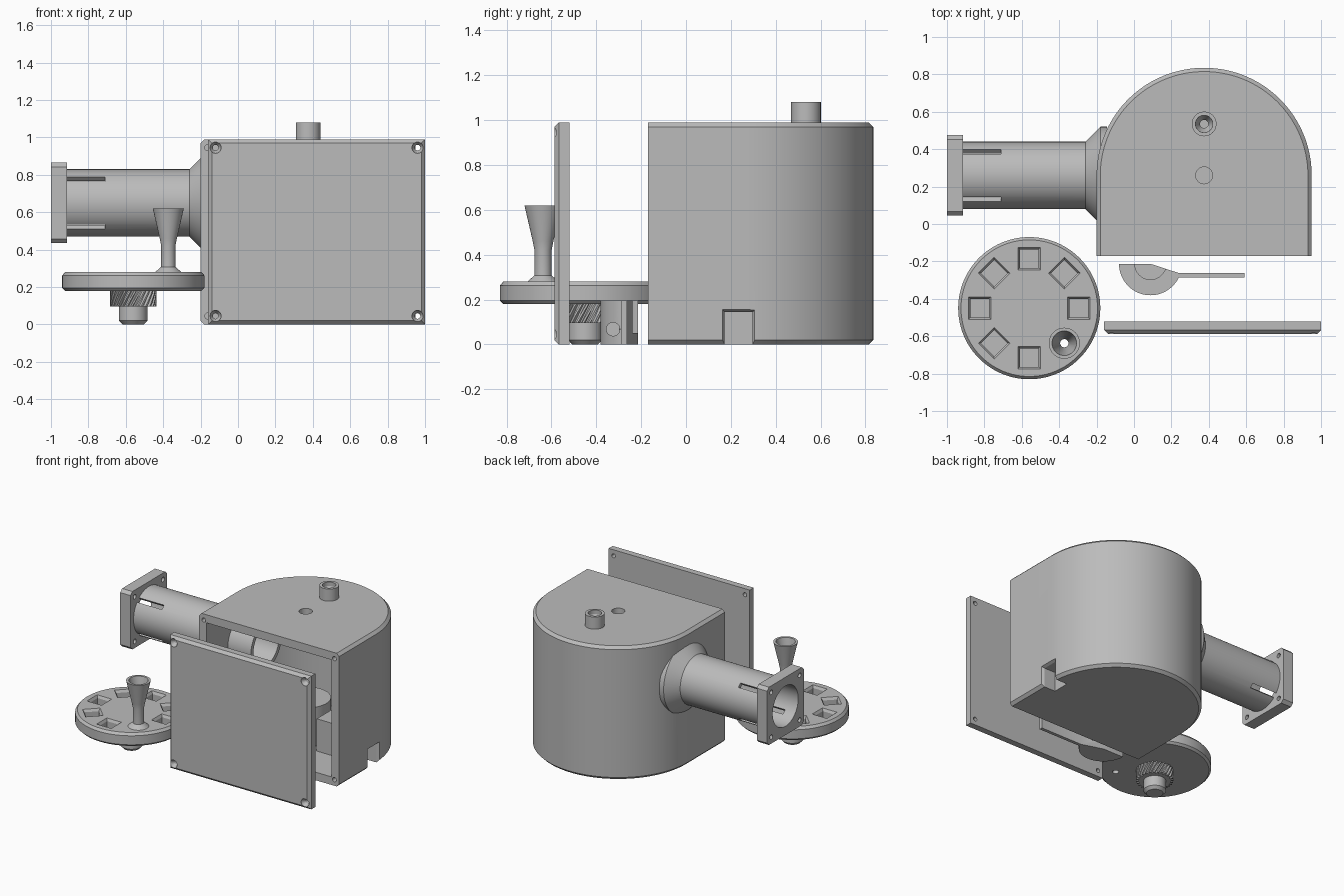
import bpy, bmesh
from math import sin, cos, pi, radians
from mathutils import Matrix

cube = bpy.data.objects.get("Cube")
if cube:
    bpy.data.objects.remove(cube)

grey = bpy.data.materials.new("plain grey")
grey.use_nodes = True
COLOUR = (0.5, 0.5, 0.5, 1)
grey.diffuse_color = COLOUR
grey.node_tree.nodes["Principled BSDF"].inputs["Base Color"].default_value = COLOUR

ALONG_X = Matrix.Rotation(pi / 2, 4, 'Y')
ALONG_Y = Matrix.Rotation(pi / 2, 4, 'X')   # local z runs towards the front


def circle(r, n=48):
    return [(r * cos(2 * pi * i / n), r * sin(2 * pi * i / n)) for i in range(n)]


def rect(w, h):
    return [(-w / 2, -h / 2), (w / 2, -h / 2), (w / 2, h / 2), (-w / 2, h / 2)]


def loft(name, rings, loc=(0, 0, 0), turn=Matrix()):
    """Closed solid through (outline, height) rings, then turned and placed."""
    bm = bmesh.new()
    loops = [[bm.verts.new((x, y, z)) for x, y in pts] for pts, z in rings]
    n = len(loops[0])
    for a, b in zip(loops, loops[1:]):
        for i in range(n):
            j = (i + 1) % n
            bm.faces.new((a[i], a[j], b[j], b[i]))
    bm.faces.new(loops[0][::-1])
    bm.faces.new(loops[-1])
    bm.transform(Matrix.Translation(loc) @ turn)
    bmesh.ops.recalc_face_normals(bm, faces=bm.faces)
    mesh = bpy.data.meshes.new(name)
    bm.to_mesh(mesh)
    bm.free()
    mesh.materials.append(grey)
    ob = bpy.data.objects.new(name, mesh)
    bpy.context.collection.objects.link(ob)
    return ob


def lathe(name, profile, loc=(0, 0, 0), turn=Matrix(), n=48):
    return loft(name, [(circle(r, n), z) for r, z in profile], loc, turn)


def box(name, x0, x1, y0, y1, z0, z1):
    outline = rect(x1 - x0, y1 - y0)
    return loft(name, [(outline, z0), (outline, z1)], ((x0 + x1) / 2, (y0 + y1) / 2, 0))


def combine(ob, others, operation='DIFFERENCE'):
    for other in others:
        other.hide_render = True
        mod = ob.modifiers.new("combine", 'BOOLEAN')
        mod.operation, mod.solver, mod.object = operation, 'EXACT', other
        bpy.context.view_layer.objects.active = ob
        bpy.ops.object.modifier_apply(modifier=mod.name)
        bpy.data.objects.remove(other)


# Housing: arched shell, open at the front
CX, CY, R, FRONT, TOP = 0.375, 0.26, 0.575, -0.17, 0.99


def arch(inset, front=FRONT, n=72):
    r = R - inset
    arc = [(CX + r * cos(pi * i / n), CY + r * sin(pi * i / n)) for i in range(n + 1)]
    return arc + [(CX - r, front), (CX + r, front)]


housing = loft("housing", [(arch(0.02), 0), (arch(0), 0.02),
                           (arch(0), TOP - 0.02), (arch(0.02), TOP)])
cavity = arch(0.06, FRONT - 0.1)
combine(housing, [loft("cavity", [(cavity, 0.06), (cavity, TOP - 0.06)])])

# Feed spout on the roof, inner bearing post and outlet block
FEED_Y = 0.535
combine(housing, [
    lathe("feed_spout", [(0.066, TOP - 0.03), (0.066, 1.08)], (CX, FEED_Y, 0)),
    lathe("bearing_post", [(0.17, 0.03), (0.17, 0.35)], (CX, CY, 0)),
    box("outlet_block", 0.57, 0.92, 0.11, 0.36, 0.03, 0.3)], 'UNION')

# Roof holes, motor opening, outlet notch and front screw holes
notch_rings = [(rect(0.29, 0.125), 0.84), (rect(0.29, 0.125), 0.93), (rect(0.33, 0.165), 0.97)]
cutters = [
    lathe("feed_bore", [(0.022, 0.9), (0.022, 1.0), (0.046, 1.05), (0.046, 1.1)], (CX, FEED_Y, 0)),
    lathe("axle_hole", [(0.045, 0.9), (0.045, 1.1)], (CX, CY, 0)),
    lathe("motor_opening", [(0.165, -0.3), (0.165, -0.1)], (0, CY, 0.65), ALONG_X),
    loft("notch", notch_rings, (0, 0.235, 0), ALONG_X)]
for x in (CX - R + 0.038, CX + R - 0.038):
    for z in (0.045, TOP - 0.045):
        cutters.append(lathe("screw_hole", [(0.016, -0.15), (0.016, 0.05)],
                             (x, FRONT, z), ALONG_Y, 20))
combine(housing, cutters)

# Motor tube with a collar against the housing
AXIS = (0, CY, 0.65)
tube = lathe("motor_tube", [(0.18, -0.95), (0.18, -0.26), (0.26, -0.18), (0.26, -0.145),
                            (0.18, -0.145), (0.18, 0.05)], AXIS, ALONG_X, 64)
s, c = 0.215, 0.193
flange = [(-c, -s), (c, -s), (s, -c), (s, c), (c, s), (-c, s), (-s, c), (-s, -c)]
combine(tube, [loft("flange", [(flange, -1), (flange, -0.915)], AXIS, ALONG_X)], 'UNION')
cutters = [lathe("tube_bore", [(0.15, -1.1), (0.15, 0.1)], AXIS, ALONG_X, 64)]
for k in range(4):
    spin = Matrix.Rotation(radians(45 + 90 * k), 4, 'X')
    slot = rect(0.205, 0.034)
    cutters.append(loft("slot", [(slot, 0.14), (slot, 0.2)], AXIS,
                        spin @ Matrix.Translation((-0.8125, 0, 0))))
    cutters.append(lathe("flange_hole", [(0.017, -1.1), (0.017, -0.9)], AXIS,
                         spin @ Matrix.Translation((0, 0, 0.235)) @ ALONG_X, 20))
combine(tube, cutters)

# Front cover plate with countersunk corner holes
W, H = 1.16, 0.99
PLATE = (0.42, -0.52, H / 2)
cover = loft("front_cover", [(rect(W, H), 0), (rect(W, H), 0.047),
                             (rect(W - 0.04, H - 0.04), 0.067)], PLATE, ALONG_Y)
combine(cover, [lathe("cover_hole", [(0.015, -0.1), (0.015, 0.035), (0.03, 0.06), (0.03, 0.1)],
                      (PLATE[0] + sx * (W / 2 - 0.04), PLATE[1], PLATE[2] + sz * (H / 2 - 0.045)),
                      ALONG_Y, 24)
                for sx in (-1, 1) for sz in (-1, 1)])

# Dosing wheel with seven pockets and a funnel in the eighth place
HUB = (-0.56, -0.45, 0)
wheel = lathe("dosing_wheel", [(0.365, 0.18), (0.38, 0.195), (0.38, 0.262), (0.365, 0.28)],
              HUB, n=96)
FUNNEL = Matrix.Rotation(-pi / 4, 4, 'Z') @ Matrix.Translation((0.265, 0, 0))
combine(wheel, [lathe("funnel", [(0.07, 0.25), (0.07, 0.28), (0.038, 0.308), (0.038, 0.42),
                                 (0.046, 0.46), (0.083, 0.62)], HUB, FUNNEL)], 'UNION')
pocket = [(rect(0.1, 0.1), 0.215), (rect(0.1, 0.1), 0.262),
          (rect(0.12, 0.12), 0.28), (rect(0.12, 0.12), 0.3)]
cutters = [loft("pocket", pocket, HUB, Matrix.Rotation(k * pi / 4, 4, 'Z')
                @ Matrix.Translation((0.265, 0, 0))) for k in range(7)]
cutters.append(lathe("funnel_bore", [(0.022, 0.1), (0.022, 0.42), (0.066, 0.621), (0.066, 0.7)],
                     HUB, FUNNEL, 32))
combine(wheel, cutters)

# Helical gear and its boss under the wheel
TEETH = 28


def gear_ring(twist):
    pts = []
    for t in range(TEETH):
        for part, r in ((0, 0.108), (0.3, 0.108), (0.45, 0.125), (0.8, 0.125)):
            a = 2 * pi * (t + part) / TEETH + twist
            pts.append((r * cos(a), r * sin(a)))
    return pts


gear = loft("helical_gear", [(gear_ring(0.1 * i), 0.095 + 0.0215 * i) for i in range(5)], HUB)
boss = lathe("gear_boss", [(0.057, 0), (0.076, 0.02), (0.076, 0.1)], HUB)

# Scoop: round sector with a recess, side hole and thin blade
MID = (0.088, -0.213, 0)
sector = [(0.168 * cos(a), 0.168 * sin(a))
          for a in (radians(180 + 162 * i / 36) for i in range(37))] + [(0, 0)]
scoop = loft("scoop", [(sector, 0), (sector, 0.195)], MID)
combine(scoop, [box("scoop_blade", 0.22, 0.59, -0.287, -0.263, 0, 0.195)], 'UNION')
combine(scoop, [lathe("scoop_recess", [(0.084, 0.05), (0.084, 0.3)], MID),
                lathe("side_hole", [(0.03, 0.1), (0.03, 0.3)], (0, -0.325, 0.068), ALONG_X, 24)])

# Smooth the round surfaces, keep the edges crisp
bpy.ops.object.select_all(action='DESELECT')
for ob in (housing, tube, cover, wheel, gear, boss, scoop):
    ob.select_set(True)
bpy.context.view_layer.objects.active = housing
bpy.ops.object.shade_smooth_by_angle(angle=radians(25))
